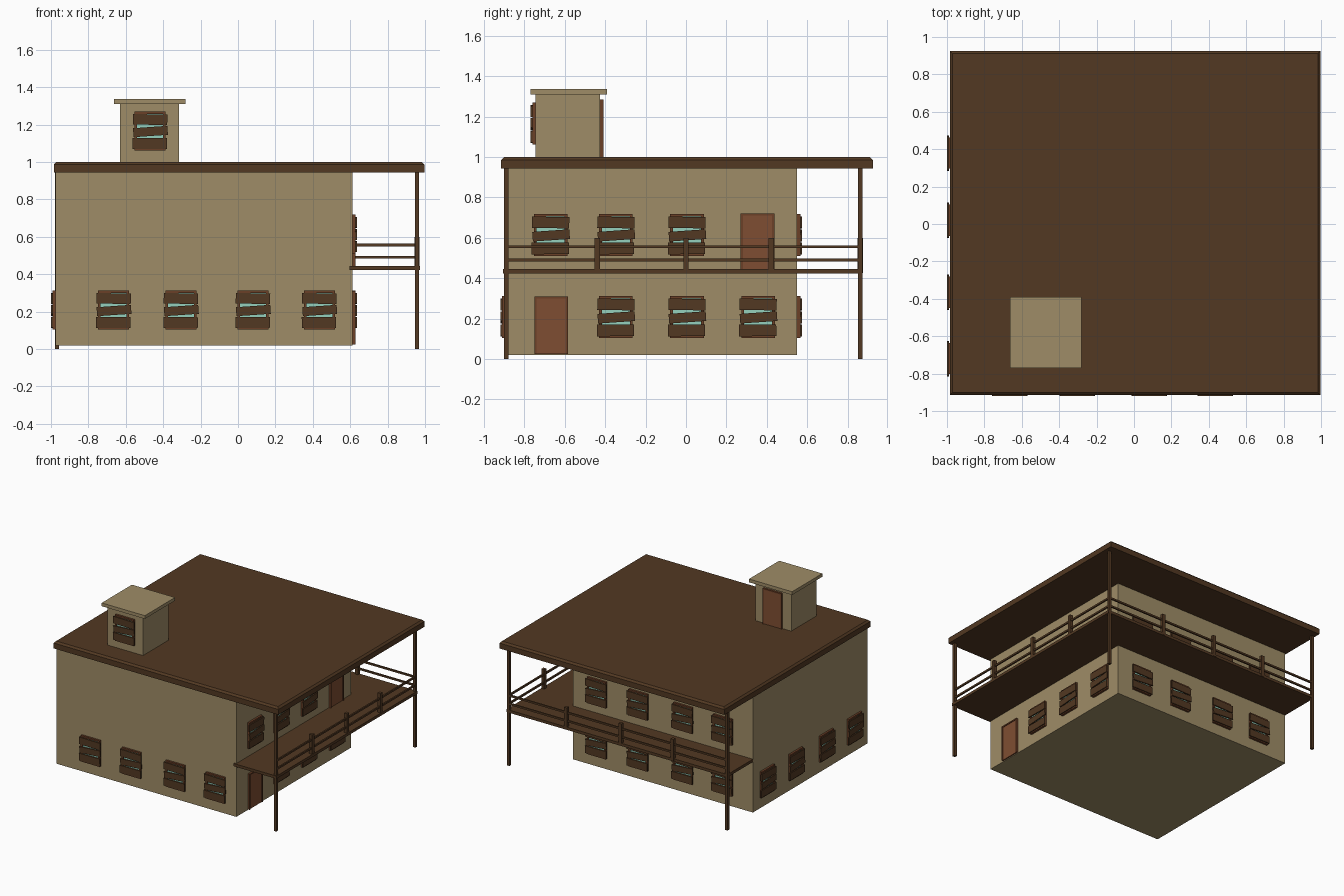
import bpy
import bmesh
from math import radians, pi
from mathutils import Matrix, Vector

cube = bpy.data.objects.get("Cube")
if cube:
    bpy.data.objects.remove(cube, do_unlink=True)


def material(name, rgb):
    m = bpy.data.materials.new(name)
    m.use_nodes = True
    m.diffuse_color = (*rgb, 1)
    m.node_tree.nodes["Principled BSDF"].inputs["Base Color"].default_value = (*rgb, 1)
    return m


PLASTER = material("plaster", (0.345, 0.265, 0.135))
DARK = material("dark_wood", (0.084, 0.040, 0.016))
DOOR = material("door_wood", (0.212, 0.076, 0.032))
FRAME = material("frame_wood", (0.145, 0.050, 0.020))
GLASS = material("pale_glass", (0.30, 0.64, 0.51))


def add_box(bm, lo, hi, mat=0, tilt=0):
    """Box between two corners, optionally tilted about the y axis."""
    lo, hi = Vector(lo), Vector(hi)
    m = (Matrix.Translation((lo + hi) / 2) @ Matrix.Rotation(radians(-tilt), 4, "Y")
         @ Matrix.Diagonal((*(hi - lo), 1)))
    verts = bmesh.ops.create_cube(bm, size=1, matrix=m)["verts"]
    for f in {f for v in verts for f in v.link_faces}:
        f.material_index = mat
    return verts


def finish(name, bm, mats):
    mesh = bpy.data.meshes.new(name)
    bm.to_mesh(mesh)
    bm.free()
    for m in mats:
        mesh.materials.append(m)
    return place(name, mesh)


def place(name, mesh, loc=(0, 0, 0), angle=0):
    obj = bpy.data.objects.new(name, mesh)
    obj.location = loc
    obj.rotation_euler.z = angle
    bpy.context.collection.objects.link(obj)
    return obj


def box(name, lo, hi, mat):
    bm = bmesh.new()
    add_box(bm, lo, hi)
    return finish(name, bm, [mat])


# Extents of the house walls and the veranda
X0, X1, Y0, Y1 = -0.975, 0.612, -0.895, 0.55
PX, PY = 0.957, 0.862
DECK = 0.445

# House body and the small rooftop hut
box("house_walls", (X0, Y0, 0.02), (X1, Y1, 0.95), PLASTER)
box("hut_walls", (-0.63, -0.745, 0.99), (-0.315, -0.425, 1.315), PLASTER)
box("hut_cap", (-0.662, -0.77, 1.31), (-0.282, -0.39, 1.336), PLASTER)

# Roof slab with chamfered top rim
bm = bmesh.new()
add_box(bm, (-0.985, -0.915, 0.943), (0.997, 0.925, 1.0))
rim = [e for e in bm.edges if all(v.co.z > 0.99 for v in e.verts)]
bmesh.ops.bevel(bm, geom=rim, offset=0.014, segments=1, affect="EDGES")
finish("roof", bm, [DARK])

# L-shaped veranda deck from an extruded outline
bm = bmesh.new()
outline = [(0.595, -0.905), (0.972, -0.905), (0.972, 0.872), (X0, 0.872), (X0, 0.535), (0.595, 0.535)]
face = bm.faces.new([bm.verts.new((x, y, 0.423)) for x, y in outline])
top = bmesh.ops.extrude_face_region(bm, geom=[face])["geom"]
bmesh.ops.translate(bm, vec=(0, 0, DECK - 0.423), verts=[v for v in top if isinstance(v, bmesh.types.BMVert)])
bmesh.ops.recalc_face_normals(bm, faces=bm.faces)
finish("veranda_deck", bm, [DARK])

# Full-height posts
for name, x, y in (("front", PX, -0.89), ("corner", PX, PY), ("back", -0.967, PY)):
    box(name + "_post", (x - 0.011, y - 0.011, 0), (x + 0.011, y + 0.011, 0.95), DARK)

# Railings: two bars and three short posts on each open side
for i, z in enumerate((0.49, 0.556)):
    box(f"side_rail_{i}", (PX - 0.006, -0.89, z - 0.007), (PX + 0.006, PY, z + 0.007), DARK)
    box(f"back_rail_{i}", (-0.967, PY - 0.006, z - 0.007), (PX, PY + 0.006, z + 0.007), DARK)
for i, y in enumerate((-0.44, 0.0, 0.422)):
    box(f"side_rail_post_{i}", (PX - 0.012, y - 0.013, 0.425), (PX + 0.014, y + 0.013, 0.6), DARK)
for i, x in enumerate((0.45, -0.03, -0.49)):
    box(f"back_rail_post_{i}", (x - 0.013, PY - 0.012, 0.425), (x + 0.013, PY + 0.014, 0.6), DARK)

# Boarded window, facing -y: frame bars, glass, three crooked boards
bm = bmesh.new()
for s in (-1, 1):
    add_box(bm, (s * 0.076 - 0.007, -0.016, -0.104), (s * 0.076 + 0.007, 0.004, 0.104), 0)
    add_box(bm, (-0.083, -0.016, s * 0.098 - 0.006), (0.083, 0.004, s * 0.098 + 0.006), 0)
add_box(bm, (-0.075, -0.006, -0.098), (0.075, 0.002, 0.098), 1)
for z, h, tilt, dx in ((0.062, 0.056, -1, 0), (-0.002, 0.048, 4, 0.002), (-0.066, 0.058, 0.5, -0.002)):
    add_box(bm, (dx - 0.092, -0.024, z - h / 2), (dx + 0.092, -0.014, z + h / 2), 2, tilt)
window = finish("hut_window", bm, [FRAME, GLASS, DARK])
window.location = (-0.47, -0.745, 1.165)

# Door, facing -y: panel inside a darker frame
bm = bmesh.new()
add_box(bm, (-0.074, -0.010, 0), (0.074, 0.004, 0.276), 1)
for s in (-1, 1):
    add_box(bm, (s * 0.078 - 0.005, -0.016, 0), (s * 0.078 + 0.005, 0.004, 0.284), 0)
add_box(bm, (-0.083, -0.016, 0.274), (0.083, 0.004, 0.284), 0)
door = finish("hut_door", bm, [FRAME, DOOR])
door.location = (-0.472, -0.425, 1.0)
door.rotation_euler.z = pi

# Doors on the veranda side
place("lower_door", door.data, (X1, -0.668, 0.025), pi / 2)
place("upper_door", door.data, (X1, 0.354, 0.436), pi / 2)

# Windows on all four walls
LOW, HIGH = 0.208, 0.614
for i, x in enumerate((-0.665, -0.305, 0.08, 0.435)):
    place(f"front_window_{i}", window.data, (x, Y0, LOW), 0)
for i, y in enumerate((0.38, 0.02, -0.365, -0.72)):
    place(f"left_wall_window_{i}", window.data, (X0, y, LOW), -pi / 2)
for i, x in enumerate((0.395, 0.03, -0.365, -0.715)):
    for row, z in (("lower", LOW), ("upper", HIGH)):
        place(f"back_{row}_window_{i}", window.data, (x, Y1, z), pi)
for row, z, ys in (("lower", LOW, (-0.347, 0.005, 0.357)), ("upper", HIGH, (-0.67, -0.347, 0.005))):
    for i, y in enumerate(ys):
        place(f"side_{row}_window_{i}", window.data, (X1, y, z), pi / 2)
